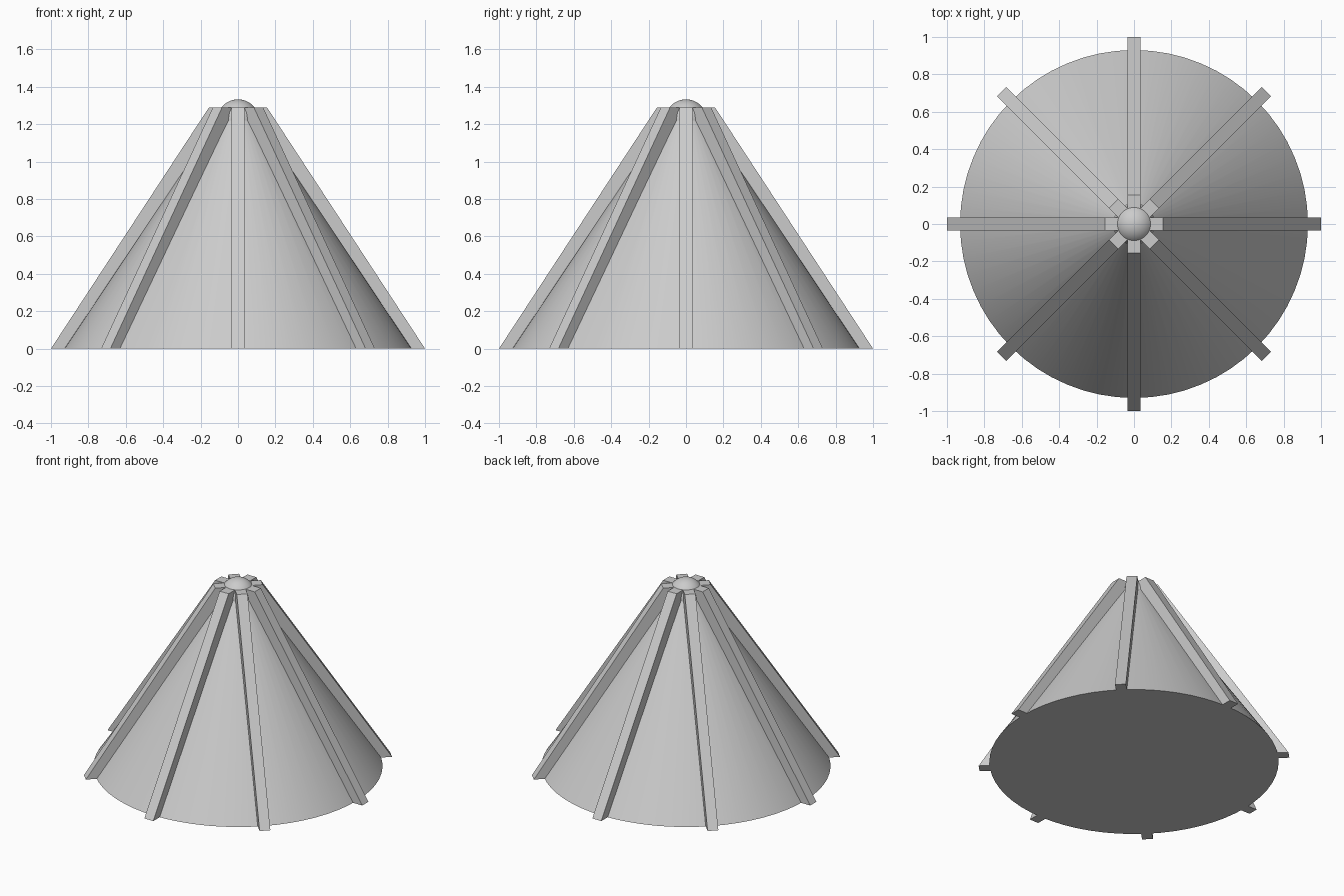
import bpy, bmesh, math
from mathutils import Matrix

cube = bpy.data.objects.get("Cube")
if cube:
    bpy.data.objects.remove(cube, do_unlink=True)

COLOUR = (0.6, 0.6, 0.6, 1.0)
grey = bpy.data.materials.new("light grey")
grey.use_nodes = True
grey.diffuse_color = COLOUR
grey.node_tree.nodes["Principled BSDF"].inputs["Base Color"].default_value = COLOUR

TOP_Z, TOP_R, BASE_R = 1.22, 0.113, 0.93
RIB_TOP, RIB_WIDTH, RIBS = 1.29, 0.07, 8


def finish(bm, name, smooth=False):
    bmesh.ops.recalc_face_normals(bm, faces=bm.faces)
    mesh = bpy.data.meshes.new(name)
    bm.to_mesh(mesh)
    bm.free()
    mesh.materials.append(grey)
    obj = bpy.data.objects.new(name, mesh)
    bpy.context.collection.objects.link(obj)
    if smooth:
        bpy.ops.object.select_all(action='DESELECT')
        obj.select_set(True)
        bpy.context.view_layer.objects.active = obj
        bpy.ops.object.shade_smooth_by_angle(angle=math.radians(30))
    return obj


# Conical body with a flat base
bm = bmesh.new()
bmesh.ops.create_cone(bm, cap_ends=True, segments=64, radius1=BASE_R, radius2=TOP_R,
                      depth=TOP_Z, matrix=Matrix.Translation((0, 0, TOP_Z / 2)))
finish(bm, "cone_body", smooth=True)

# Rounded cap, its equator resting on the top of the cone
bm = bmesh.new()
bmesh.ops.create_uvsphere(bm, u_segments=32, v_segments=24, radius=TOP_R,
                          matrix=Matrix.Translation((0, 0, TOP_Z)))
finish(bm, "top_cap", smooth=True)

# Sloping ribs around the cone: a side profile extruded to the rib width
profile = [(1.0, 0), (0.155, RIB_TOP), (0.05, RIB_TOP), (0.05, 1.18), (0.9, 0.01), (0.92, 0)]
for i in range(RIBS):
    bm = bmesh.new()
    face = bm.faces.new([bm.verts.new((r, -RIB_WIDTH / 2, z)) for r, z in profile])
    side = bmesh.ops.extrude_face_region(bm, geom=[face])["geom"]
    moved = [v for v in side if isinstance(v, bmesh.types.BMVert)]
    bmesh.ops.translate(bm, verts=moved, vec=(0, RIB_WIDTH, 0))
    bm.transform(Matrix.Rotation(i * math.tau / RIBS, 4, 'Z'))
    finish(bm, f"rib_{i + 1}")
